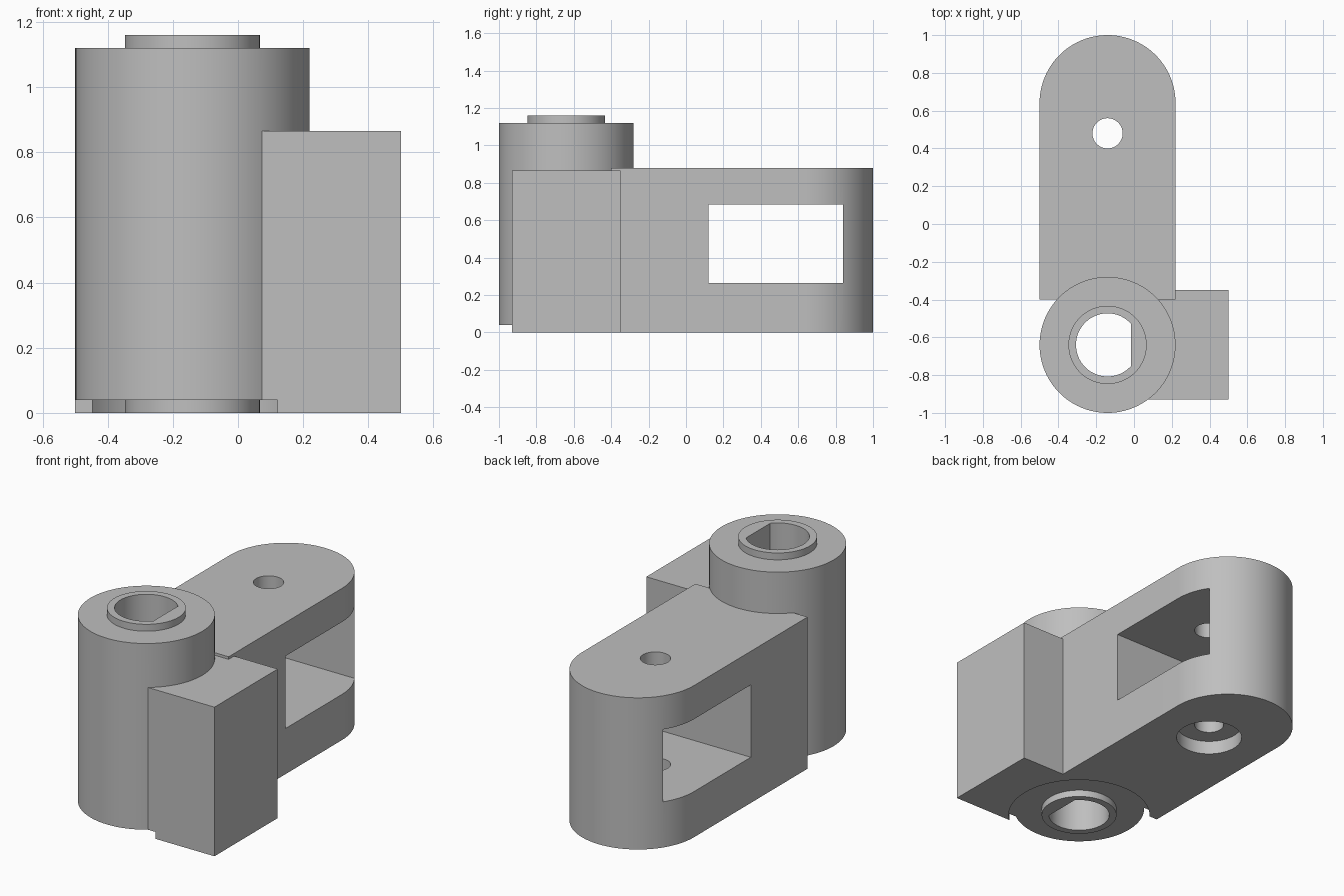
import bpy, bmesh, math
from mathutils import Matrix

cube = bpy.data.objects.get("Cube")
if cube:
    bpy.data.objects.remove(cube, do_unlink=True)

grey = bpy.data.materials.new("plain grey")
grey.use_nodes = True
grey.diffuse_color = (0.52, 0.52, 0.52, 1)
grey.node_tree.nodes["Principled BSDF"].inputs["Base Color"].default_value = grey.diffuse_color

CX, BARREL_Y, ARM_Y, R = -0.14, -0.64, 0.64, 0.36   # shared axis and outer radius


def arc(x, y, r, start=0.0, end=2 * math.pi, steps=96):
    """Points along an arc; a full circle drops its repeated last point."""
    full = abs(end - start - 2 * math.pi) < 1e-6
    count = steps if full else steps + 1
    return [(x + r * math.cos(start + (end - start) * i / steps),
             y + r * math.sin(start + (end - start) * i / steps)) for i in range(count)]


def prism(name, outline, low, high, along_x=False):
    """Extrude a closed outline along z, or a (y, z) outline along x."""
    bm = bmesh.new()
    face = bm.faces.new([bm.verts.new((u, v, low)) for u, v in outline])
    grown = bmesh.ops.extrude_face_region(bm, geom=[face])["geom"]
    bmesh.ops.translate(bm, vec=(0, 0, high - low),
                        verts=[g for g in grown if isinstance(g, bmesh.types.BMVert)])
    if along_x:
        bm.transform(Matrix(((0, 0, 1, 0), (1, 0, 0, 0), (0, 1, 0, 0), (0, 0, 0, 1))))
    bmesh.ops.recalc_face_normals(bm, faces=bm.faces)
    mesh = bpy.data.meshes.new(name)
    bm.to_mesh(mesh)
    bm.free()
    mesh.materials.append(grey)
    obj = bpy.data.objects.new(name, mesh)
    bpy.context.collection.objects.link(obj)
    return obj


def combine(body, tool, operation):
    """Apply a boolean to the body and discard the tool."""
    mod = body.modifiers.new(tool.name, 'BOOLEAN')
    mod.operation, mod.object, mod.solver = operation, tool, 'EXACT'
    bpy.ops.object.select_all(action='DESELECT')
    bpy.context.view_layer.objects.active = body
    body.select_set(True)
    bpy.ops.object.modifier_apply(modifier=mod.name)
    bpy.data.objects.remove(tool, do_unlink=True)


def rect(u0, v0, u1, v1):
    return [(u0, v0), (u1, v0), (u1, v1), (u0, v1)]


# Round-ended arm, side block and upright barrel
body = prism("bracket_body", [(CX - R, -0.4), (CX + R, -0.4)]
             + arc(CX, ARM_Y, R, 0, math.pi, 48), 0, 0.88)
combine(body, prism("side_block", rect(0, -0.93, 0.5, -0.35), 0, 0.865), 'UNION')
combine(body, prism("barrel", arc(CX, BARREL_Y, R), 0, 1.12), 'UNION')

# Recess under the barrel, then the collar that shows at both ends
combine(body, prism("undercut", arc(CX, BARREL_Y, 0.39), -0.1, 0.04), 'DIFFERENCE')
combine(body, prism("collar", arc(CX, BARREL_Y, 0.207), 0, 1.16), 'UNION')

# D-shaped shaft bore with its flat on the block side
flat = math.acos(0.125 / 0.167)
combine(body, prism("shaft_bore", arc(CX, BARREL_Y, 0.167, flat, 2 * math.pi - flat),
                    -0.1, 1.3), 'DIFFERENCE')

# Stepped cross hole through the side block into the bore
combine(body, prism("cross_hole", arc(BARREL_Y, 0.58, 0.13), CX, 0.6, True), 'DIFFERENCE')
combine(body, prism("cross_counterbore", arc(BARREL_Y, 0.58, 0.16), 0.06, 0.6, True), 'DIFFERENCE')

# Window across the arm, pin hole and its counterbore underneath
combine(body, prism("window", rect(0.12, 0.265, 0.84, 0.685), -0.7, 0.4, True), 'DIFFERENCE')
combine(body, prism("pin_hole", arc(CX, 0.48, 0.08), -0.1, 1), 'DIFFERENCE')
combine(body, prism("pin_counterbore", arc(CX, 0.48, 0.18), -0.1, 0.08), 'DIFFERENCE')

bpy.ops.object.shade_smooth_by_angle(angle=math.radians(30))
